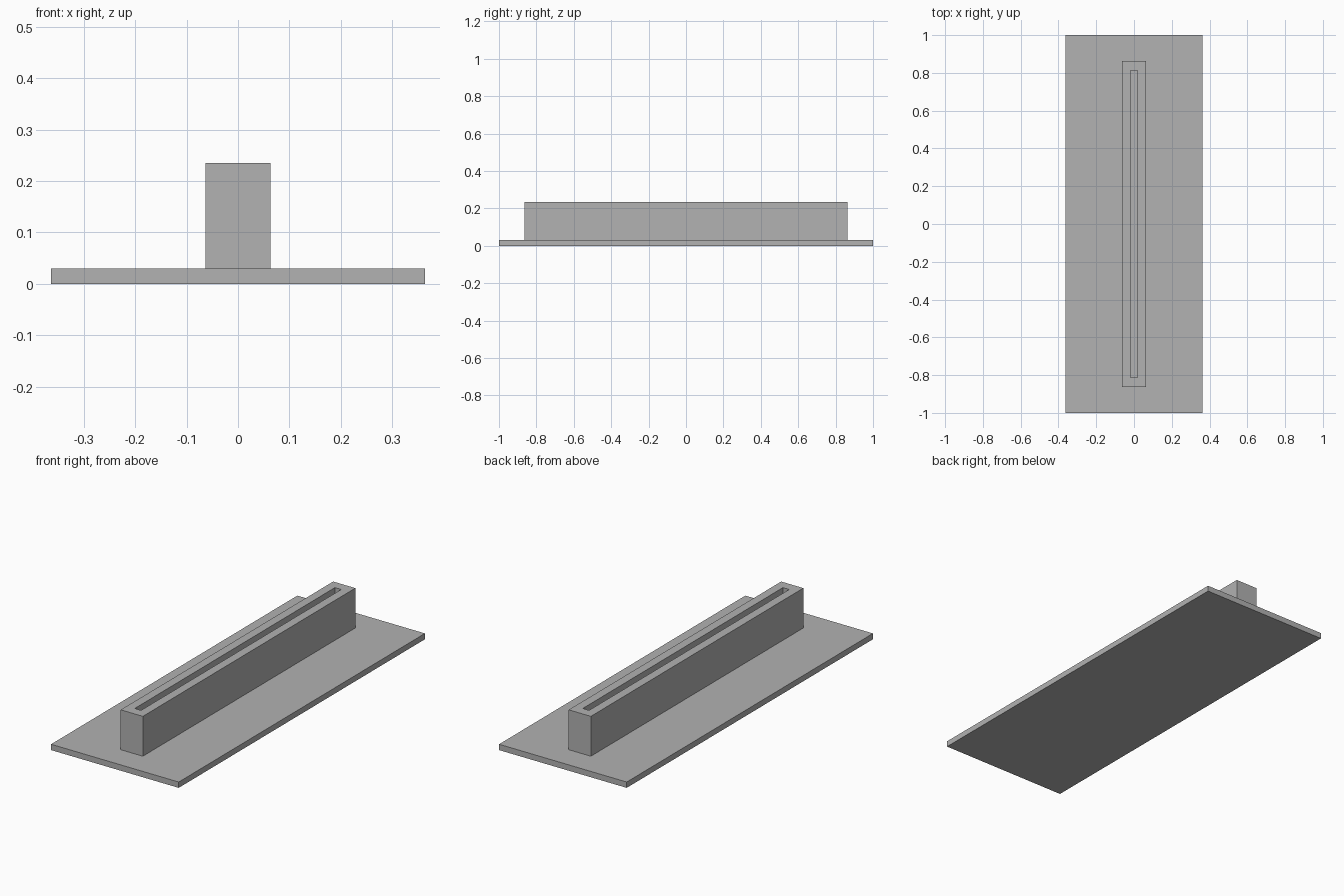
import bpy
import bmesh
from mathutils import Matrix, Vector

if "Cube" in bpy.data.objects:
    bpy.data.objects.remove(bpy.data.objects["Cube"], do_unlink=True)

BASE_SIZE = Vector((0.726, 2.0, 0.03))
HOLDER_SIZE = Vector((0.126, 1.726, 0.205))
SLOT_WIDTH, SLOT_LENGTH = 0.036, 1.626

grey = bpy.data.materials.new("plain grey")
grey.use_nodes = True
colour = (0.445, 0.445, 0.445, 1)
grey.diffuse_color = colour
grey.node_tree.nodes["Principled BSDF"].inputs["Base Color"].default_value = colour


def box_mesh(size, bottom):
    """Box centred on the z axis, standing at the given height."""
    bm = bmesh.new()
    place = Matrix.Translation((0, 0, bottom + size.z / 2)) @ Matrix.Diagonal((*size, 1))
    bmesh.ops.create_cube(bm, size=1, matrix=place)
    bm.normal_update()
    return bm


def finish(bm, name):
    mesh = bpy.data.meshes.new(name)
    bm.to_mesh(mesh)
    bm.free()
    mesh.materials.append(grey)
    obj = bpy.data.objects.new(name, mesh)
    bpy.context.collection.objects.link(obj)
    return obj


# Flat base plate
finish(box_mesh(BASE_SIZE, 0), "base_plate")

# Upright holder with a long slot sunk down to the plate
bm = box_mesh(HOLDER_SIZE, BASE_SIZE.z)
top = max(bm.faces, key=lambda f: f.calc_center_median().z)
bmesh.ops.inset_region(bm, faces=[top], thickness=0.02)
for v in top.verts:
    v.co.x = SLOT_WIDTH / 2 if v.co.x > 0 else -SLOT_WIDTH / 2
    v.co.y = SLOT_LENGTH / 2 if v.co.y > 0 else -SLOT_LENGTH / 2
floor = bmesh.ops.extrude_discrete_faces(bm, faces=[top])["faces"][0]
for v in floor.verts:
    v.co.z = BASE_SIZE.z + 0.001
bmesh.ops.recalc_face_normals(bm, faces=bm.faces)
finish(bm, "slotted_holder")
